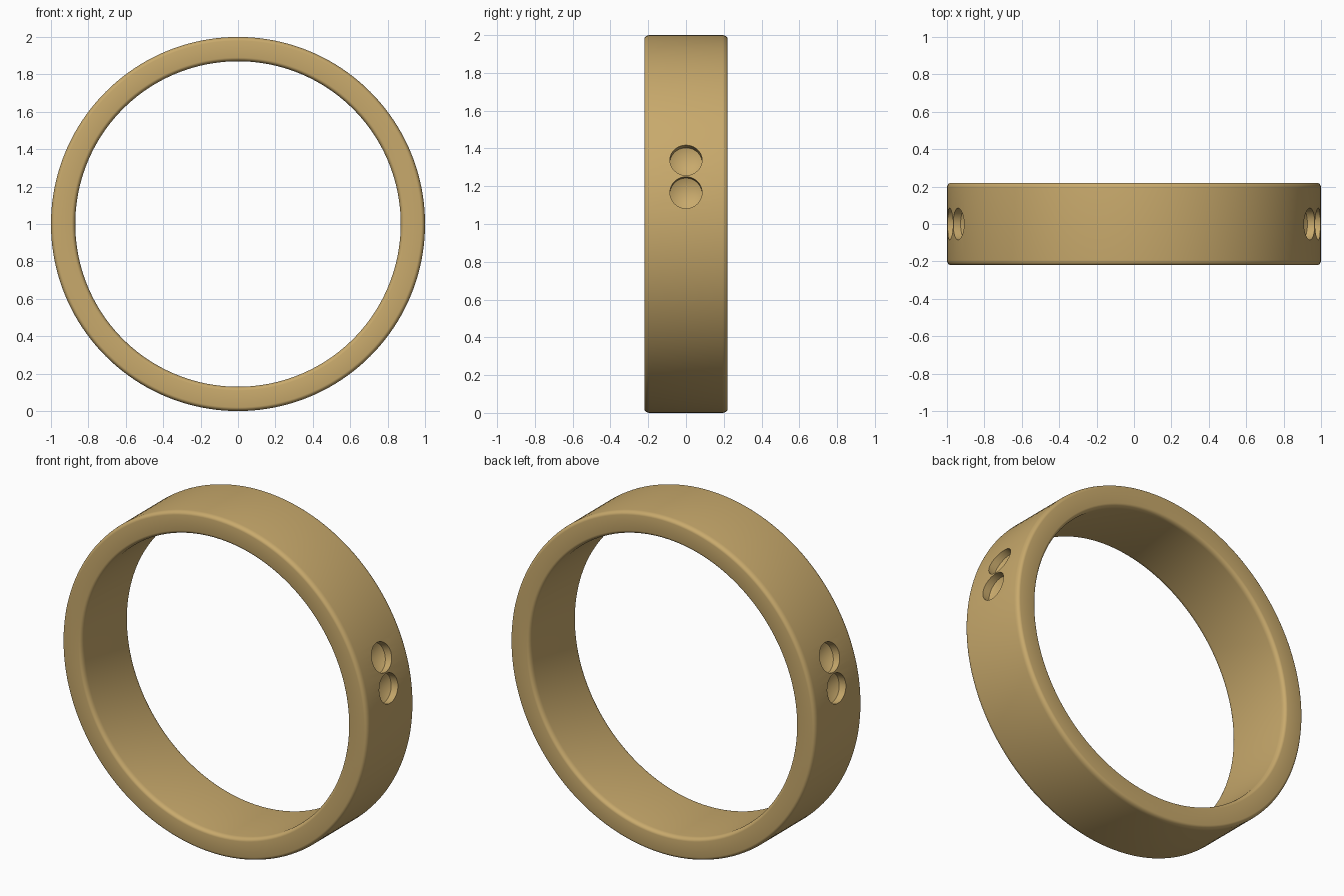
import bpy, bmesh, math
from mathutils import Matrix, Vector

if "Cube" in bpy.data.objects:
    bpy.data.objects.remove(bpy.data.objects["Cube"])

R_OUT, R_IN, HALF_W = 1.0, 0.87, 0.22
CENTRE = Vector((0, 0, 1))


def lathe(name, profile, segs, closed):
    """Revolve an (r, h) profile about local z."""
    bm = bmesh.new()
    verts = [bm.verts.new((r, 0, h)) for r, h in profile]
    pairs = list(zip(verts, verts[1:] + verts[:1])) if closed else list(zip(verts, verts[1:]))
    edges = [bm.edges.new(p) for p in pairs]
    bmesh.ops.spin(bm, geom=verts + edges, cent=(0, 0, 0), axis=(0, 0, 1),
                   angle=math.tau, steps=segs, use_duplicate=False)
    bmesh.ops.remove_doubles(bm, verts=bm.verts, dist=1e-5)
    bmesh.ops.recalc_face_normals(bm, faces=bm.faces)
    mesh = bpy.data.meshes.new(name)
    bm.to_mesh(mesh)
    bm.free()
    ob = bpy.data.objects.new(name, mesh)
    bpy.context.collection.objects.link(ob)
    return ob


# band cross-section: a rectangle with rounded corners
profile = []
for sr, sh, start in ((1, 1, 0), (-1, 1, 90), (-1, -1, 180), (1, -1, 270)):
    rr, rh = 0.02, 0.028
    r0 = (R_OUT - rr) if sr > 0 else (R_IN + rr)
    for i in range(6):
        a = math.radians(start + 18 * i)
        profile.append((r0 + rr * math.cos(a), sh * (HALF_W - rh) + rh * math.sin(a)))

band = lathe("ring_band", profile, 160, True)
band.data.transform(Matrix.Translation(CENTRE) @ Matrix.Rotation(math.pi / 2, 4, 'X'))

# blind drilled holes: short wall, conical floor, pairs on both sides
drill = [(0, 0.905), (0.085, 0.955), (0.085, 1.08), (0, 1.08)]
for side in (1, -1):
    for n, deg in enumerate((9.6, 19.8)):
        a = math.radians(deg)
        direction = Vector((side * math.cos(a), 0, math.sin(a)))
        cutter = lathe(f"hole_cutter_{'right' if side > 0 else 'left'}_{n + 1}", drill, 40, False)
        cutter.data.transform(Matrix.Translation(CENTRE) @
                              Vector((0, 0, 1)).rotation_difference(direction).to_matrix().to_4x4())
        cutter.hide_render = True
        cutter.hide_set(True)
        mod = band.modifiers.new("drilled_hole", 'BOOLEAN')
        mod.operation, mod.solver, mod.object = 'DIFFERENCE', 'EXACT', cutter

# bake the holes and remove the cutters
bpy.context.view_layer.update()
baked = bpy.data.meshes.new_from_object(band.evaluated_get(bpy.context.evaluated_depsgraph_get()))
band.modifiers.clear()
band.data = baked
for ob in [o for o in bpy.data.objects if "cutter" in o.name]:
    bpy.data.objects.remove(ob)

gold = bpy.data.materials.new("warm_gold")
gold.diffuse_color = (0.58, 0.40, 0.15, 1)
gold.use_nodes = True
gold.node_tree.nodes["Principled BSDF"].inputs["Base Color"].default_value = gold.diffuse_color
band.data.materials.clear()
band.data.materials.append(gold)

bpy.context.view_layer.objects.active = band
band.select_set(True)
bpy.ops.object.shade_smooth_by_angle(angle=math.radians(30))
